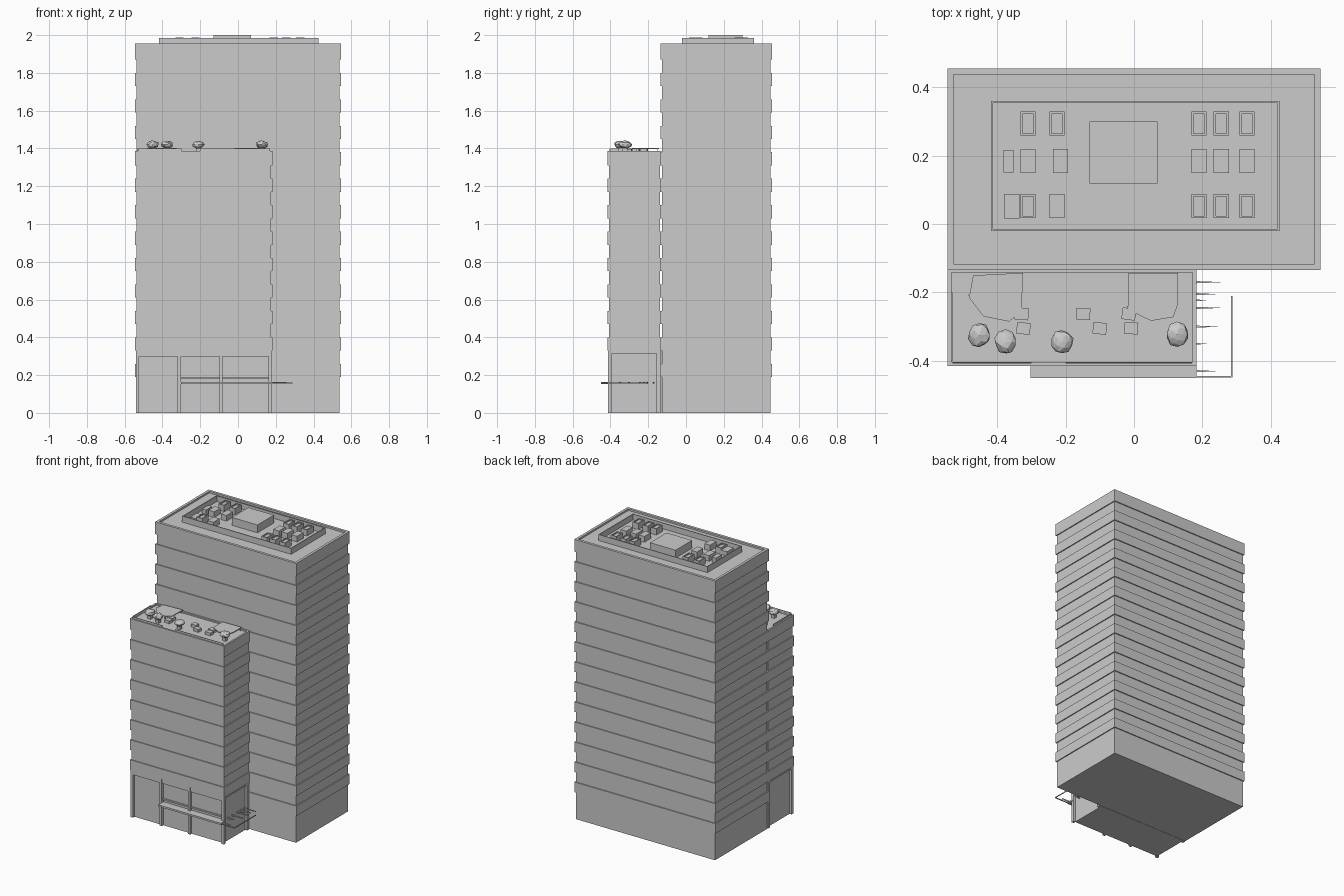
import bpy, bmesh, math, random
from mathutils import Vector

if "Cube" in bpy.data.objects:
    bpy.data.objects.remove(bpy.data.objects["Cube"])

random.seed(4)


def make_object(name, bm):
    bmesh.ops.recalc_face_normals(bm, faces=bm.faces)
    mesh = bpy.data.meshes.new(name)
    bm.to_mesh(mesh)
    bm.free()
    obj = bpy.data.objects.new(name, mesh)
    bpy.context.collection.objects.link(obj)
    return obj


def stack(name, x0, x1, y0, y1, profile):
    """Closed rectangular solid swept through (inset, height) steps."""
    bm = bmesh.new()
    rings = []
    for i, z in profile:
        corners = [(x0 + i, y0 + i), (x1 - i, y0 + i), (x1 - i, y1 - i), (x0 + i, y1 - i)]
        rings.append([bm.verts.new((x, y, z)) for x, y in corners])
    for a, b in zip(rings, rings[1:]):
        for k in range(4):
            bm.faces.new((a[k], a[(k + 1) % 4], b[(k + 1) % 4], b[k]))
    bm.faces.new(rings[0][::-1])
    bm.faces.new(rings[-1])
    return make_object(name, bm)


def box(name, x0, x1, y0, y1, z0, z1):
    return stack(name, x0, x1, y0, y1, [(0, z0), (0, z1)])


def storeys(first, last, inset=0.007):
    """Alternating projecting and recessed floor bands, 0.07 high."""
    steps = []
    for k in range(first, last + 1):
        z = 0.19 + 0.07 * k
        steps += [(inset, z), (0, z)] if k % 2 == 0 else [(0, z), (inset, z)]
    return steps


# Main tower with parapet and sunken roof
tower_steps = [(0.007, 0)] + storeys(0, 24) + [(0, 1.955), (0.018, 1.955), (0.018, 1.943)]
stack("tower", -0.545, 0.545, -0.135, 0.455, tower_steps)

# Front wing with low parapet
wing_steps = storeys(2, 16)[1:] + [(0, 1.387), (0.012, 1.387), (0.012, 1.378)]
stack("front_wing", -0.545, 0.183, -0.415, -0.13, wing_steps)

# Recessed lobby, posts, beams
box("lobby", -0.525, 0.163, -0.395, -0.13, 0, 0.335)
for x in (-0.532, -0.31, -0.09, 0.17):
    box("lobby_post", x - 0.009, x + 0.009, -0.412, -0.392, 0, 0.335)
for x in (-0.532, 0.17):
    box("lobby_rear_post", x - 0.009, x + 0.009, -0.155, -0.134, 0, 0.335)
    box("lobby_side_beam", x - 0.007, x + 0.007, -0.405, -0.135, 0.315, 0.335)
box("lobby_front_beam", -0.54, 0.178, -0.41, -0.393, 0.298, 0.335)
box("lobby_transom", -0.31, 0.17, -0.403, -0.393, 0.18, 0.19)

# Entrance canopy with an open frame and tapered brackets at its side
box("canopy", -0.302, 0.183, -0.45, -0.393, 0.152, 0.164)
box("canopy_side_front_bar", 0.183, 0.288, -0.449, -0.444, 0.155, 0.161)
box("canopy_side_bar", 0.284, 0.288, -0.449, -0.21, 0.155, 0.161)
for y, length in ((-0.17, 0.075), (-0.205, 0.06), (-0.223, 0.03),
                  (-0.245, 0.075), (-0.30, 0.065), (-0.35, 0.03), (-0.43, 0.06)):
    bm = bmesh.new()
    pts = [(0.163, y - 0.004), (0.183 + length, y), (0.163, y + 0.004)]
    low = bm.faces.new([bm.verts.new((px, py, 0.155)) for px, py in pts])
    ext = bmesh.ops.extrude_face_region(bm, geom=[low])
    bmesh.ops.translate(bm, vec=(0, 0, 0.008),
                        verts=[v for v in ext["geom"] if isinstance(v, bmesh.types.BMVert)])
    make_object("canopy_bracket", bm)

# Rooftop screen wall, plant room and equipment units
stack("roof_screen", -0.418, 0.425, -0.02, 0.36,
      [(0, 1.94), (0, 1.985), (0.006, 1.985), (0.006, 1.945)])
box("plant_room", -0.13, 0.068, 0.118, 0.30, 1.94, 2.0)
for y, kind in ((0.052, 1), (0.184, 0), (0.293, 1)):
    for x in (-0.31, -0.225, 0.19, 0.255, 0.33):
        if kind == 0 and x == -0.225:
            x = -0.215
        steps = [(0, 1.94), (0, 1.985)]
        if kind and not (x == -0.225 and y < 0.1):
            steps = [(0, 1.94), (0, 1.988), (0.006, 1.988), (0.006, 1.98)]
        w = 0.022
        stack("roof_unit", x - w, x + w, y - 0.035, y + 0.035, steps)
box("roof_unit_left", -0.382, -0.352, 0.15, 0.216, 1.94, 1.98)
box("roof_unit_corner", -0.38, -0.334, 0.016, 0.088, 1.94, 1.975)

# Terrace shade canopies
sails = {
    "left_sail": [(-0.47, -0.15), (-0.325, -0.143), (-0.328, -0.255), (-0.365, -0.285),
                  (-0.44, -0.27), (-0.482, -0.215)],
    "right_sail": [(-0.018, -0.145), (0.128, -0.143), (0.128, -0.235), (0.115, -0.272),
                   (0.05, -0.283), (-0.018, -0.25)]}
for name, outline in sails.items():
    bm = bmesh.new()
    face = bm.faces.new([bm.verts.new((x, y, 1.396)) for x, y in outline])
    ext = bmesh.ops.extrude_face_region(bm, geom=[face])
    bmesh.ops.translate(bm, vec=(0, 0, 0.006),
                        verts=[v for v in ext["geom"] if isinstance(v, bmesh.types.BMVert)])
    make_object(name, bm)
    for x, y in (outline[1], outline[3], outline[5]):
        x = x * 0.96 + 0.04 * outline[0][0]
        y = y + 0.008 if y < -0.2 else y - 0.006
        box(name + "_post", x - 0.002, x + 0.002, y - 0.002, y + 0.002, 1.375, 1.398)

# Terrace tables and seats
for x, y in ((-0.328, -0.263), (-0.323, -0.305), (-0.148, -0.263),
             (-0.10, -0.305), (-0.015, -0.263), (-0.008, -0.305)):
    seat = box("terrace_seat", -0.02, 0.02, -0.017, 0.017, 0, 0.022)
    seat.location = (x, y, 1.376)
    seat.rotation_euler.z = random.uniform(-0.15, 0.15)

# Terrace shrubs on short planters
for x, y in ((-0.452, -0.325), (-0.375, -0.345), (-0.21, -0.345), (0.126, -0.323)):
    box("planter", x - 0.012, x + 0.012, y - 0.012, y + 0.012, 1.375, 1.408)
    bm = bmesh.new()
    bmesh.ops.create_icosphere(bm, subdivisions=2, radius=1)
    for v in bm.verts:
        v.co *= random.uniform(0.88, 1.06)
        v.co = Vector((x + v.co.x * 0.033, y + v.co.y * 0.036, 1.42 + v.co.z * 0.022))
    make_object("shrub", bm)

# Terrace parapet rails
box("terrace_rail_front_left", -0.53, -0.30, -0.408, -0.404, 1.38, 1.4)
box("terrace_rail_front_right", -0.2, 0.17, -0.408, -0.404, 1.38, 1.4)
box("terrace_rail_left", -0.535, -0.531, -0.40, -0.2, 1.38, 1.4)
